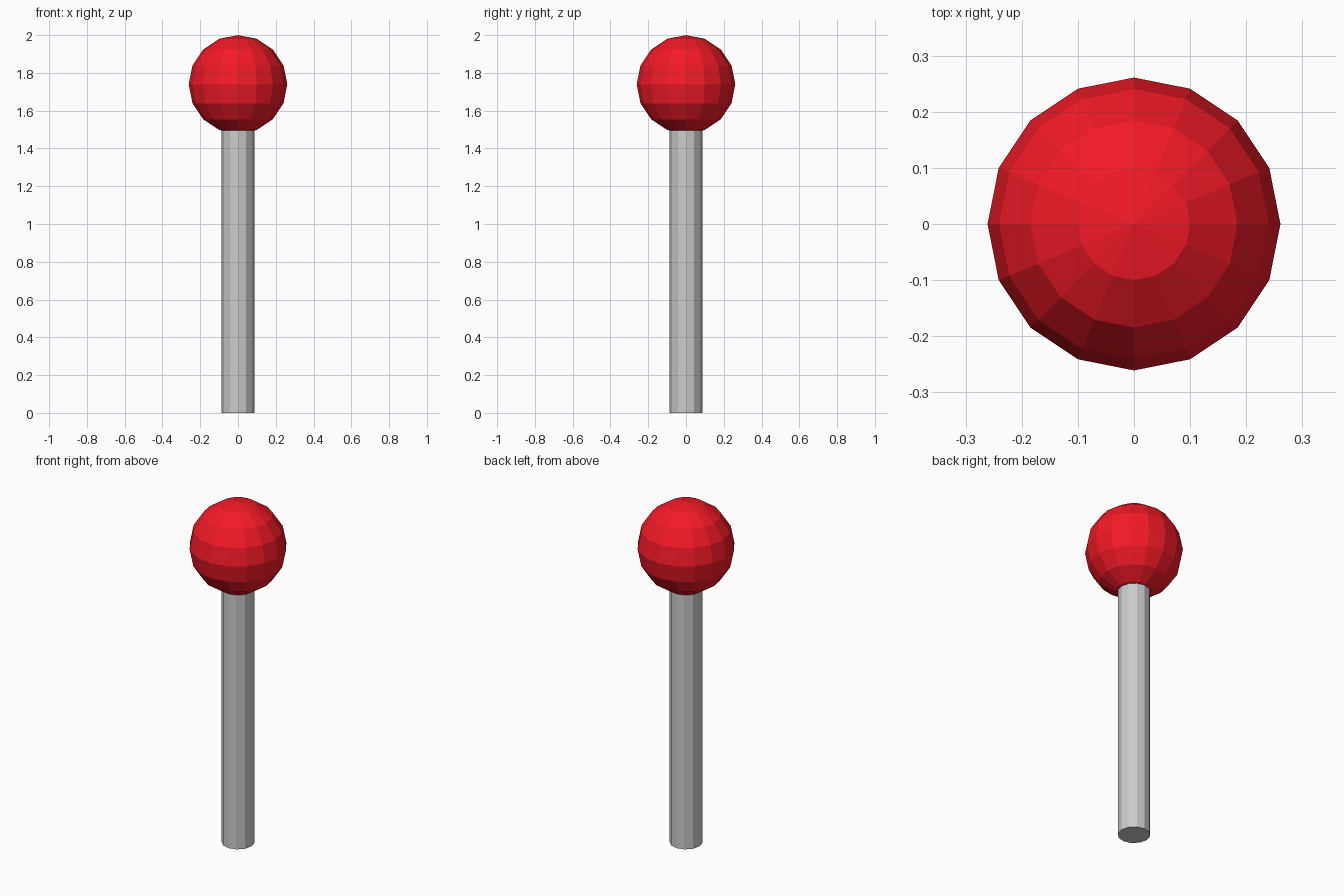
import bpy

if "Cube" in bpy.data.objects:
    bpy.data.objects.remove(bpy.data.objects["Cube"])

STICK_R, STICK_H, BALL_R = 0.087, 1.739, 0.261


def paint(obj, name, rgba):
    mat = bpy.data.materials.new(name)
    mat.diffuse_color = rgba
    mat.use_nodes = True
    mat.node_tree.nodes["Principled BSDF"].inputs["Base Color"].default_value = mat.diffuse_color
    obj.data.materials.append(mat)


# Stick: 12-sided shaft running up to the middle of the ball
bpy.ops.mesh.primitive_cylinder_add(vertices=12, radius=STICK_R, depth=STICK_H,
                                    location=(0, 0, STICK_H / 2))
stick = bpy.context.object
stick.name = "stick"
# put corners on the x and y axes
stick.rotation_euler.z = 0

# Ball: flat-shaded red sphere at the top of the stick
bpy.ops.mesh.primitive_uv_sphere_add(segments=16, ring_count=8, radius=BALL_R,
                                     location=(0, 0, STICK_H))
ball = bpy.context.object
ball.name = "ball"
paint(ball, "red", (0.9, 0.01, 0.02, 1))
